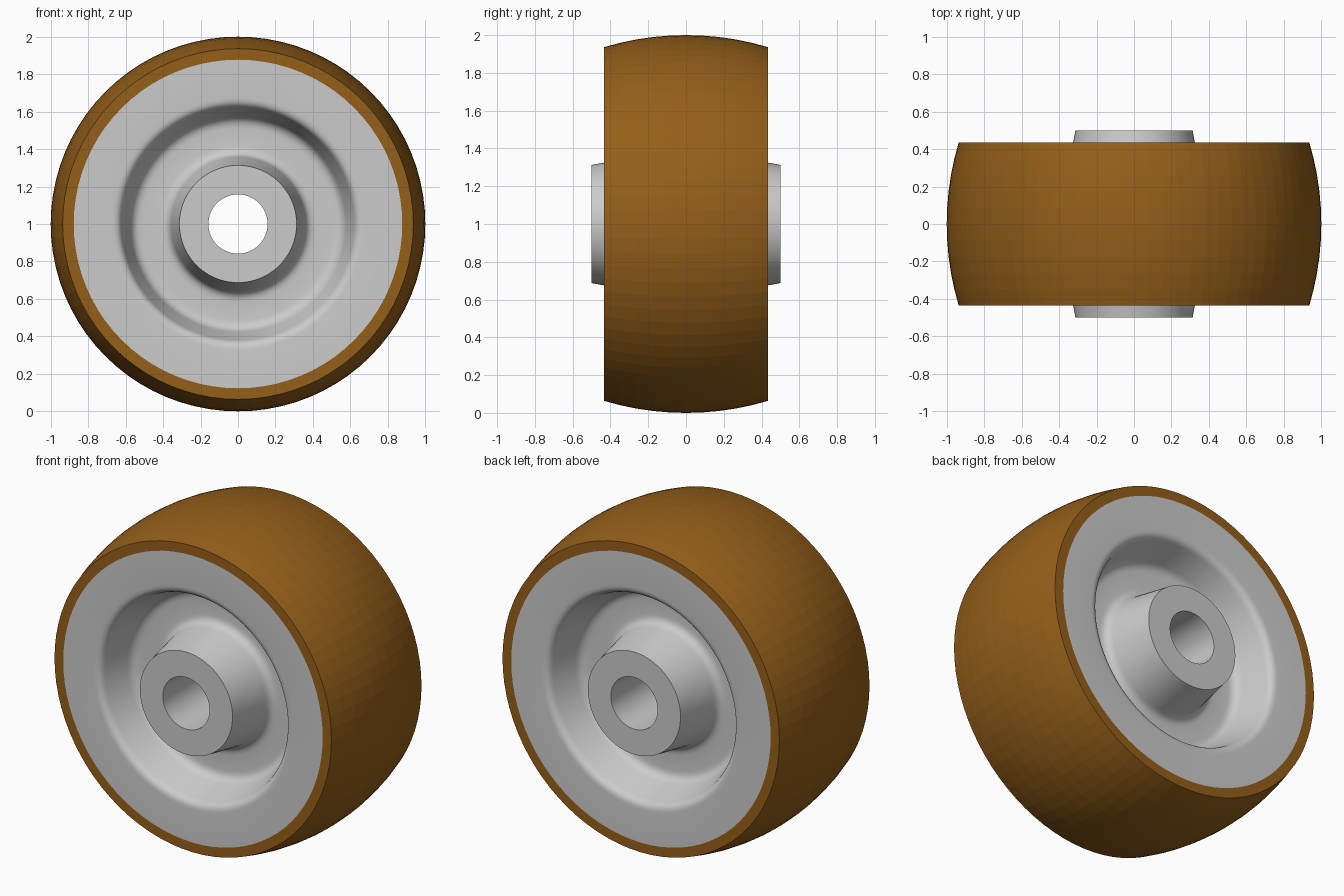
import bpy, bmesh
from math import sin, cos, pi, sqrt, radians
from mathutils import Vector

if "Cube" in bpy.data.objects:
    bpy.data.objects.remove(bpy.data.objects["Cube"])

SEGS = 80
CENTRE_Z = 1.0


def fillet(pts, index, size, steps=5):
    """Round one profile corner with a smooth curve."""
    a, b, c = (Vector(p) for p in pts[index - 1:index + 2])
    p0 = b + (a - b).normalized() * size
    p2 = b + (c - b).normalized() * size
    return [tuple((1 - t) ** 2 * p0 + 2 * t * (1 - t) * b + t * t * p2)
            for t in (i / steps for i in range(steps + 1))]


def revolve(name, profile):
    """Spin a closed (radius, y) profile around the wheel axle."""
    bm = bmesh.new()
    rings = []
    for r, y in profile:
        rings.append([bm.verts.new((r * cos(2 * pi * k / SEGS), y,
                                    CENTRE_Z + r * sin(2 * pi * k / SEGS)))
                      for k in range(SEGS)])
    for i, ring in enumerate(rings):
        nxt = rings[(i + 1) % len(rings)]
        for k in range(SEGS):
            j = (k + 1) % SEGS
            bm.faces.new((ring[k], ring[j], nxt[j], nxt[k]))
    bmesh.ops.recalc_face_normals(bm, faces=bm.faces)
    mesh = bpy.data.meshes.new(name)
    bm.to_mesh(mesh)
    bm.free()
    obj = bpy.data.objects.new(name, mesh)
    bpy.context.collection.objects.link(obj)
    return obj


def mirrored(half):
    return half + [(r, -y) for r, y in reversed(half)]


# Crowned tread with flat sidewalls
HALF_W, R_EDGE, R_CORE = 0.435, 0.936, 0.877
sag = 1.0 - R_EDGE
crown = (HALF_W ** 2 + sag ** 2) / (2 * sag)
tread_profile = [(R_CORE, -HALF_W)]
for i in range(11):
    y = -HALF_W + 2 * HALF_W * i / 10
    tread_profile.append((1.0 - crown + sqrt(crown ** 2 - y * y), y))
tread_profile.append((R_CORE, HALF_W))
tread = revolve("tread", tread_profile)
mat = bpy.data.materials.new("brown_rubber")
mat.diffuse_color = (0.30, 0.115, 0.01, 1)
mat.use_nodes = True
mat.node_tree.nodes["Principled BSDF"].inputs["Base Color"].default_value = mat.diffuse_color
tread.data.materials.append(mat)

# Grey wheel core: bore, tapered hub, recessed web and rim
corners = [(0.158, 0.5), (0.313, 0.5), (0.367, 0.2),
           (0.562, 0.2), (0.632, HALF_W), (R_CORE, HALF_W)]
half = (corners[:2] + fillet(corners, 2, 0.05) + fillet(corners, 3, 0.05)
        + fillet(corners, 4, 0.04) + corners[5:])
core = revolve("wheel_core", mirrored(half))
bpy.ops.object.select_all(action='DESELECT')
core.select_set(True)
bpy.context.view_layer.objects.active = core
bpy.ops.object.shade_smooth_by_angle(angle=radians(30))
